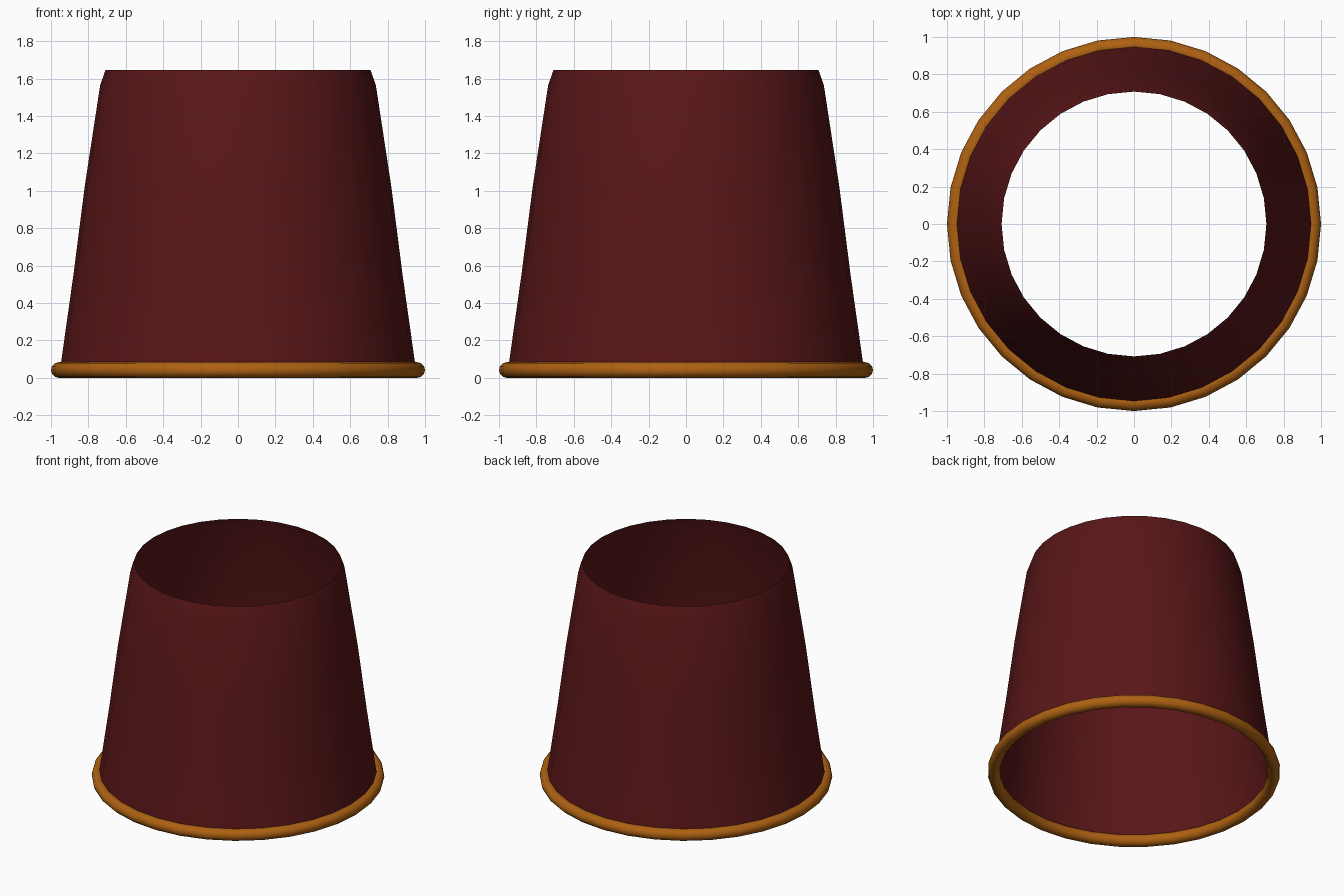
import bpy, math

if "Cube" in bpy.data.objects:
    bpy.data.objects.remove(bpy.data.objects["Cube"])

SIDES = 32


def material(name, rgb):
    m = bpy.data.materials.new(name)
    m.diffuse_color = (*rgb, 1)
    m.use_nodes = True
    m.node_tree.nodes["Principled BSDF"].inputs["Base Color"].default_value = m.diffuse_color
    return m


def lathe(name, profile, mat, closed=False):
    """Revolve an (r, z) profile around the z axis."""
    n = len(profile)
    verts, faces = [], []
    for i in range(SIDES):
        a = 2 * math.pi * i / SIDES
        verts += [(r * math.cos(a), r * math.sin(a), z) for r, z in profile]
        j = (i + 1) % SIDES
        for k in range(n if closed else n - 1):
            l = (k + 1) % n
            faces.append((i * n + k, j * n + k, j * n + l, i * n + l))
    mesh = bpy.data.meshes.new(name)
    mesh.from_pydata(verts, [], faces)
    mesh.materials.append(mat)
    obj = bpy.data.objects.new(name, mesh)
    bpy.context.collection.objects.link(obj)
    bpy.context.view_layer.objects.active = obj
    obj.select_set(True)
    bpy.ops.object.shade_smooth_by_angle(angle=math.radians(40))
    obj.select_set(False)
    return obj


# Open tapered wall, thin single skin with a slightly turned-in top edge
wall = [(0.953, 0.04), (0.945, 0.09), (0.88, 0.55), (0.82, 1.02),
        (0.737, 1.565), (0.708, 1.647)]
lathe("tapered_wall", wall, material("dark_red", (0.1, 0.008, 0.009)))

# Rounded ring around the bottom edge
ring = [(0.958 + 0.042 * math.cos(t * math.pi / 6),
         0.042 + 0.042 * math.sin(t * math.pi / 6)) for t in range(12)]
lathe("base_ring", ring, material("amber", (0.42, 0.12, 0.006)), closed=True)
